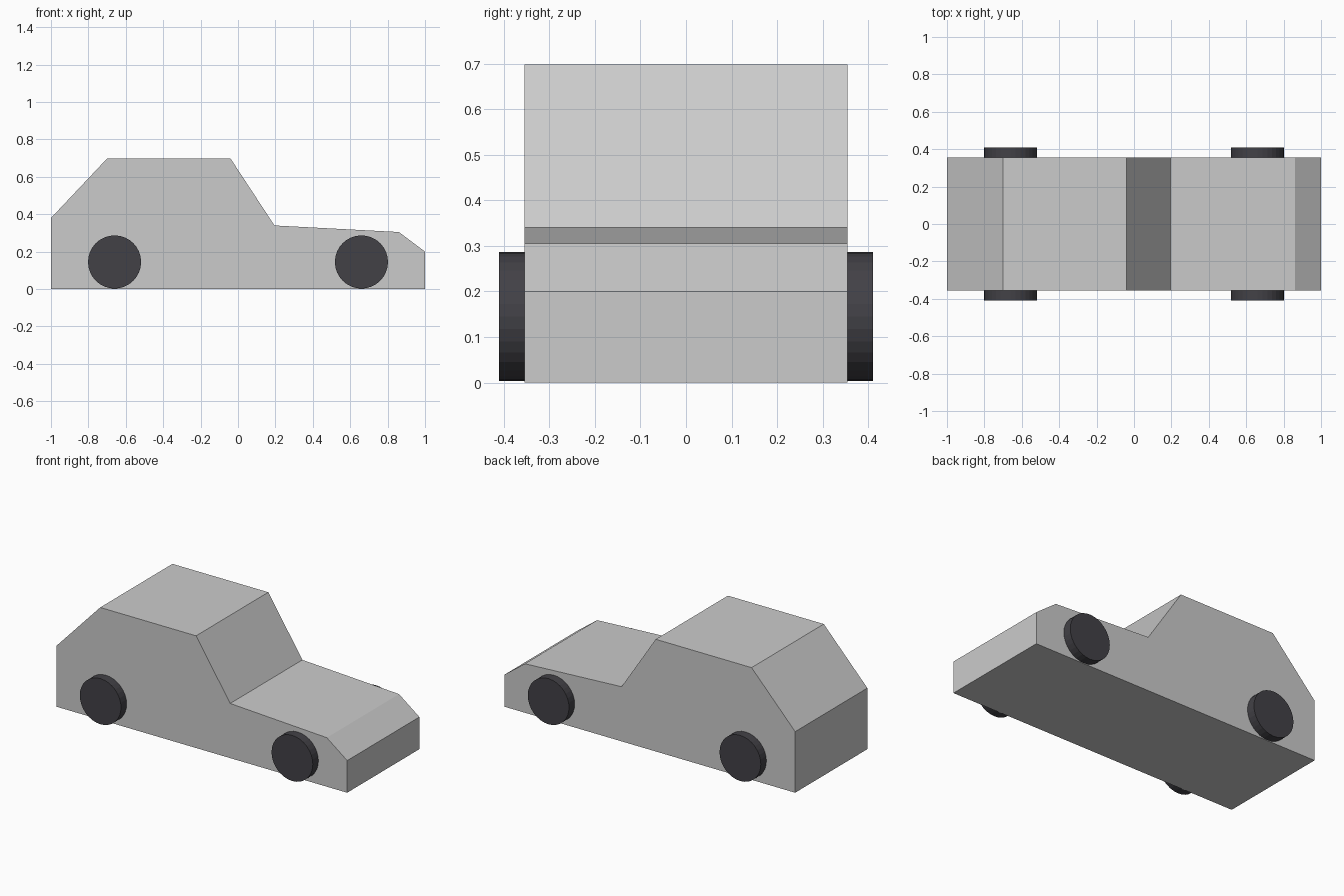
import bpy, bmesh, math

if "Cube" in bpy.data.objects:
    bpy.data.objects.remove(bpy.data.objects["Cube"])

HALF_WIDTH = 0.355   # body half width
WHEEL_OUT = 0.41     # outer face of the wheels
WHEEL_IN = 0.30      # inner face, hidden in the body
WHEEL_R = 0.142

# Body: side profile extruded across the width
profile = [(-1, 0), (1, 0), (1, 0.2), (0.86, 0.305), (0.195, 0.34),
           (-0.04, 0.698), (-0.7, 0.698), (-1, 0.38)]
bm = bmesh.new()
side = bm.faces.new([bm.verts.new((x, -HALF_WIDTH, z)) for x, z in profile])
ext = bmesh.ops.extrude_face_region(bm, geom=[side], use_keep_orig=True)
moved = [v for v in ext["geom"] if isinstance(v, bmesh.types.BMVert)]
bmesh.ops.translate(bm, verts=moved, vec=(0, 2 * HALF_WIDTH, 0))
bmesh.ops.recalc_face_normals(bm, faces=bm.faces)
mesh = bpy.data.meshes.new("car_body")
bm.to_mesh(mesh)
bm.free()
bpy.context.collection.objects.link(bpy.data.objects.new("car_body", mesh))

# Wheels: four dark cylinders
rubber = bpy.data.materials.new("dark_rubber")
rubber.diffuse_color = (0.055, 0.053, 0.062, 1)
rubber.use_nodes = True
rubber.node_tree.nodes["Principled BSDF"].inputs["Base Color"].default_value = rubber.diffuse_color


def wheel(name, x, s):
    bpy.ops.mesh.primitive_cylinder_add(
        vertices=32, radius=WHEEL_R, depth=WHEEL_OUT - WHEEL_IN,
        location=(x, s * (WHEEL_OUT + WHEEL_IN) / 2, 0.145),
        rotation=(math.pi / 2, 0, 0))
    obj = bpy.context.object
    obj.name = name
    obj.data.materials.append(rubber)


for end, x in (("rear", -0.66), ("front", 0.66)):
    for label, s in (("right", -1), ("left", 1)):
        wheel(f"{end}_{label}_wheel", x, s)
